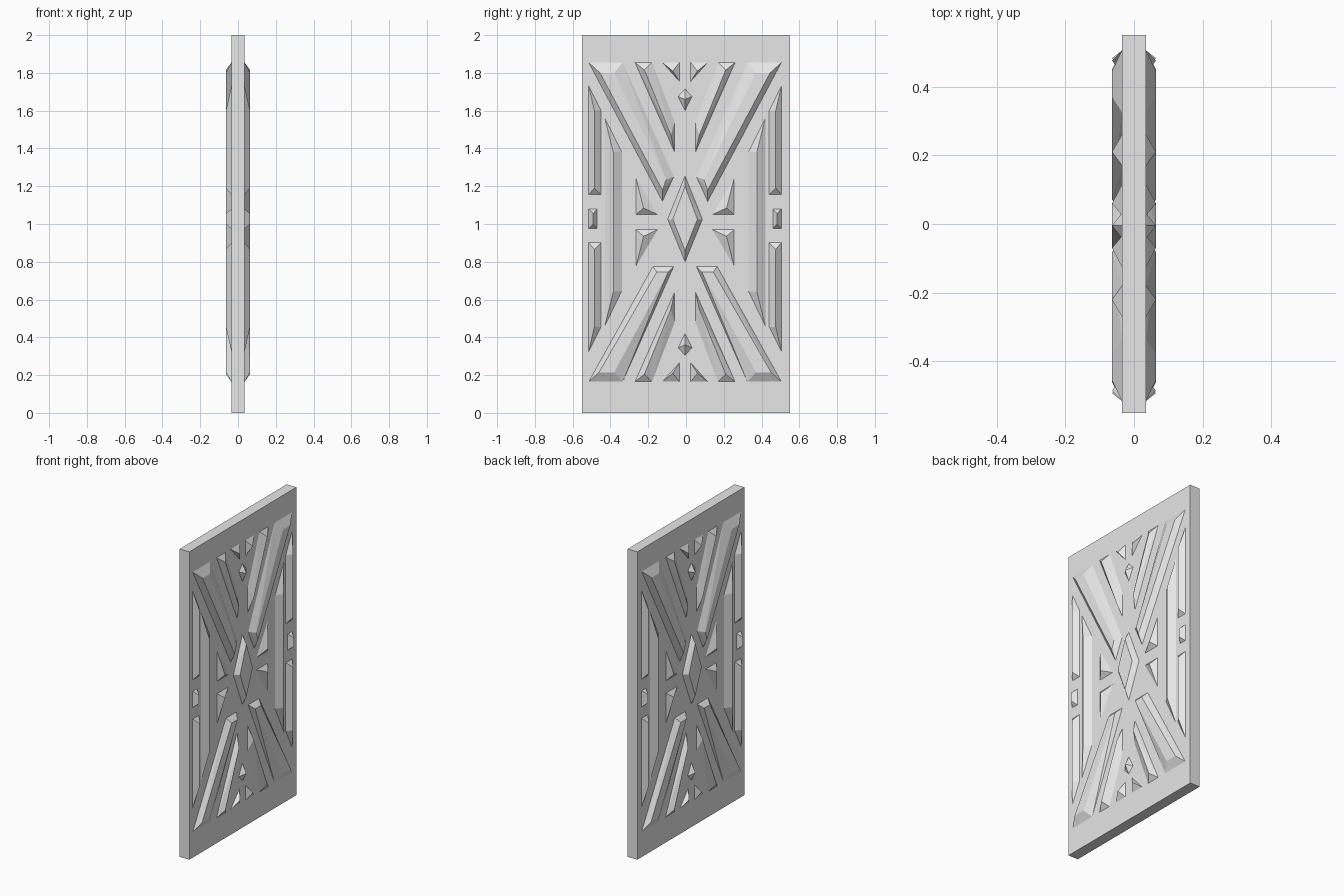
import bpy
import bmesh

cube = bpy.data.objects.get("Cube")
if cube:
    bpy.data.objects.remove(cube, do_unlink=True)

FACE = 0.035      # half thickness of the slab
RELIEF = 0.064    # height of the carved ornaments from the middle plane
AXIS_Y = -0.005   # vertical axis of the ornament pattern
MIDDLE = 1.01     # horizontal axis of the ornament pattern

grey = bpy.data.materials.new("stone_grey")
grey.use_nodes = True
colour = (0.8, 0.8, 0.8, 1)
grey.diffuse_color = colour
grey.node_tree.nodes["Principled BSDF"].inputs["Base Color"].default_value = colour


def finish(bm, name):
    """Turn a bmesh into a named, flat shaded object."""
    mesh = bpy.data.meshes.new(name)
    bm.to_mesh(mesh)
    bm.free()
    mesh.materials.append(grey)
    obj = bpy.data.objects.new(name, mesh)
    bpy.context.collection.objects.link(obj)
    return obj


def raised_piece(outline, crest, face, side, mirror_z):
    """One facetted relief: the hull of an outline on the slab and a crest above it."""
    bm = bmesh.new()
    for depth, points in ((FACE, outline), (RELIEF, crest)):
        for offset, z in points:
            height = z if mirror_z is None else 2 * mirror_z - z
            bm.verts.new((face * depth, AXIS_Y + side * offset, height))
    bmesh.ops.convex_hull(bm, input=bm.verts[:])
    bmesh.ops.recalc_face_normals(bm, faces=bm.faces[:])
    bmesh.ops.dissolve_limit(bm, angle_limit=0.02, verts=bm.verts[:], edges=bm.edges[:])
    # open the hidden base
    hidden = [f for f in bm.faces if f.normal.x * face < -0.99]
    bmesh.ops.delete(bm, geom=hidden, context="FACES_ONLY")
    return bm


def relief(name, outline, crest, paired=True, mirror_z=None):
    """Repeat a piece on both slab faces, left and right, and optionally above and below."""
    total = bmesh.new()
    for face in (-1, 1):
        for side in ((-1, 1) if paired else (1,)):
            for flip in ((None,) if mirror_z is None else (None, mirror_z)):
                piece = raised_piece(outline, crest, face, side, flip)
                temp = bpy.data.meshes.new("temp")
                piece.to_mesh(temp)
                piece.free()
                total.from_mesh(temp)
                bpy.data.meshes.remove(temp)
    return finish(total, name)


# Slab
slab = bmesh.new()
bmesh.ops.create_cube(slab, size=1)
for v in slab.verts:
    v.co = (v.co.x * 2 * FACE, v.co.y * 1.1, v.co.z * 2 + 1)
finish(slab, "door_slab")

# Wide diagonal bars
relief("upper_diagonal_bars",
       [(.51, 1.855), (.33, 1.855), (.06, 1.25), (.12, 1.12)],
       [(.45, 1.8), (.375, 1.8), (.1, 1.235), (.12, 1.18)])
relief("lower_diagonal_bars",
       [(.51, .165), (.33, .165), (.06, .775), (.17, .775)],
       [(.455, .215), (.375, .215), (.09, .745), (.15, .745)])

# Narrow ridged bars beside them
relief("narrow_diagonal_bars",
       [(.265, 1.855), (.175, 1.855), (.055, 1.54), (.055, 1.38)],
       [(.215, 1.815), (.075, 1.47)], mirror_z=MIDDLE)

# Small triangles and gems along the top and bottom
relief("corner_triangles",
       [(.12, 1.855), (.03, 1.855), (.03, 1.755)],
       [(.065, 1.81)], mirror_z=MIDDLE)
relief("small_gems",
       [(0, 1.715), (.037, 1.675), (0, 1.6), (-.037, 1.675)],
       [(0, 1.66)], paired=False, mirror_z=MIDDLE)

# Ridged strips along the sides
relief("edge_strips",
       [(.51, 1.73), (.445, 1.6), (.445, 1.155), (.51, 1.155)],
       [(.48, 1.6), (.48, 1.19)], mirror_z=1.028)
relief("edge_studs",
       [(.51, 1.08), (.465, 1.08), (.465, .975), (.51, .975)],
       [(.487, 1.055), (.487, 1)])
relief("tall_side_ridges",
       [(.425, 1.56), (.335, 1.38), (.335, .645), (.425, .46)],
       [(.38, 1.38), (.38, .64)])

# Centre ornaments
relief("middle_triangles",
       [(.26, 1.245), (.26, 1.05), (.145, 1.05)],
       [(.22, 1.085)], mirror_z=MIDDLE)
relief("centre_diamond",
       [(0, 1.255), (.092, 1.025), (0, .8), (-.092, 1.025)],
       [(0, 1.2), (.065, 1.025), (0, .86), (-.065, 1.025)], paired=False)
